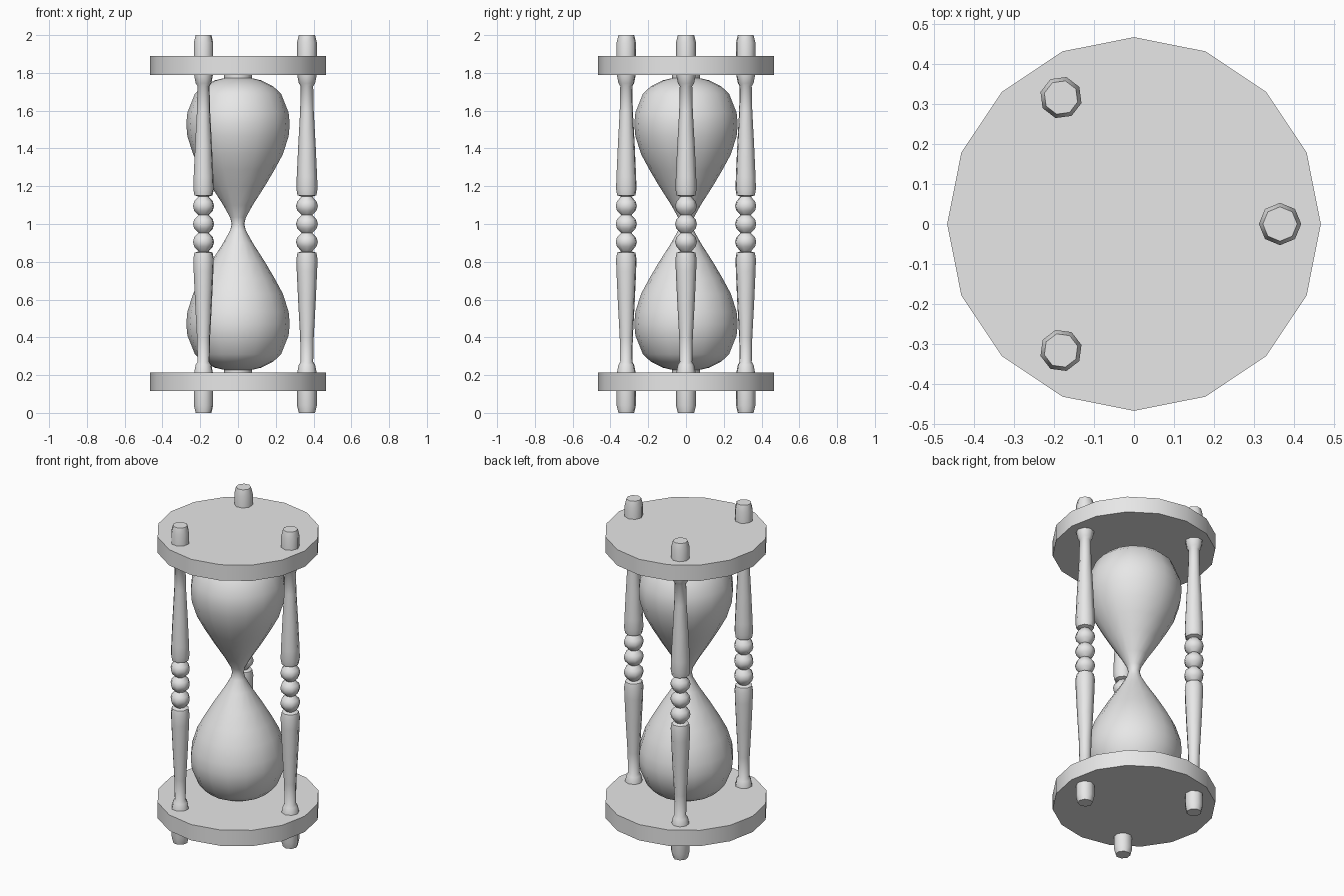
import bpy, bmesh, math

if "Cube" in bpy.data.objects:
    bpy.data.objects.remove(bpy.data.objects["Cube"])

MID = 1.0

grey = bpy.data.materials.new("plain_grey")
grey.diffuse_color = (0.8, 0.8, 0.8, 1)
grey.use_nodes = True
grey.node_tree.nodes["Principled BSDF"].inputs["Base Color"].default_value = grey.diffuse_color


def lathe(name, profile, sides, angle, location=(0, 0, 0), turn=0.0):
    """Spin (radius, z) points, listed bottom to top, into a capped solid."""
    bm = bmesh.new()
    rings = []
    for r, z in profile:
        rings.append([bm.verts.new((r * math.cos(2 * math.pi * i / sides),
                                    r * math.sin(2 * math.pi * i / sides), z))
                      for i in range(sides)])
    for a, b in zip(rings, rings[1:]):
        for i in range(sides):
            j = (i + 1) % sides
            bm.faces.new((a[i], a[j], b[j], b[i]))
    bm.faces.new(rings[0][::-1])
    bm.faces.new(rings[-1])
    mesh = bpy.data.meshes.new(name)
    bm.to_mesh(mesh)
    bm.free()
    mesh.materials.append(grey)
    obj = bpy.data.objects.new(name, mesh)
    obj.location = location
    obj.rotation_euler.z = turn
    bpy.context.collection.objects.link(obj)
    bpy.ops.object.select_all(action='DESELECT')
    bpy.context.view_layer.objects.active = obj
    obj.select_set(True)
    bpy.ops.object.shade_smooth_by_angle(angle=math.radians(angle))
    return obj


def mirrored(upper):
    """Complete a profile given from the middle upwards."""
    lower = [(r, 2 * MID - z) for r, z in reversed(upper) if z > MID]
    return lower + upper


# Round end plates
lathe("bottom_plate", [(0.467, 0.115), (0.467, 0.215)], 16, 30)
lathe("top_plate", [(0.467, 1.79), (0.467, 1.89)], 16, 30)

# Glass: two bulbs joined at a narrow neck
bulb = [(0.033, 1.0), (0.042, 1.035), (0.078, 1.10), (0.142, 1.20),
        (0.195, 1.29), (0.238, 1.37), (0.268, 1.465), (0.274, 1.53),
        (0.268, 1.59), (0.228, 1.69), (0.185, 1.73), (0.125, 1.76),
        (0.06, 1.775), (0.012, 1.778)]
lathe("glass_bulbs", mirrored(bulb), 16, 50)

# Small collars between the glass and the plates
lathe("bottom_collar", [(0.073, 0.21), (0.073, 0.232)], 16, 30)
lathe("top_collar", [(0.073, 1.773), (0.073, 1.795)], 16, 30)

# Turned posts: three beads in the middle, a tapered spindle, a foot and a peg
post = [(0.058, 1.0), (0.051, 1.025), (0.028, 1.047),
        (0.051, 1.07), (0.058, 1.095), (0.051, 1.12), (0.028, 1.145),
        (0.050, 1.152), (0.056, 1.185), (0.054, 1.25), (0.046, 1.42),
        (0.036, 1.60), (0.033, 1.73), (0.043, 1.745), (0.050, 1.78),
        (0.053, 1.80), (0.053, 1.96), (0.043, 2.0)]
for k in range(3):
    a = k * 2 * math.pi / 3
    lathe(f"post_{k + 1}", mirrored(post), 8, 50,
          (0.365 * math.cos(a), 0.365 * math.sin(a), 0), a)
